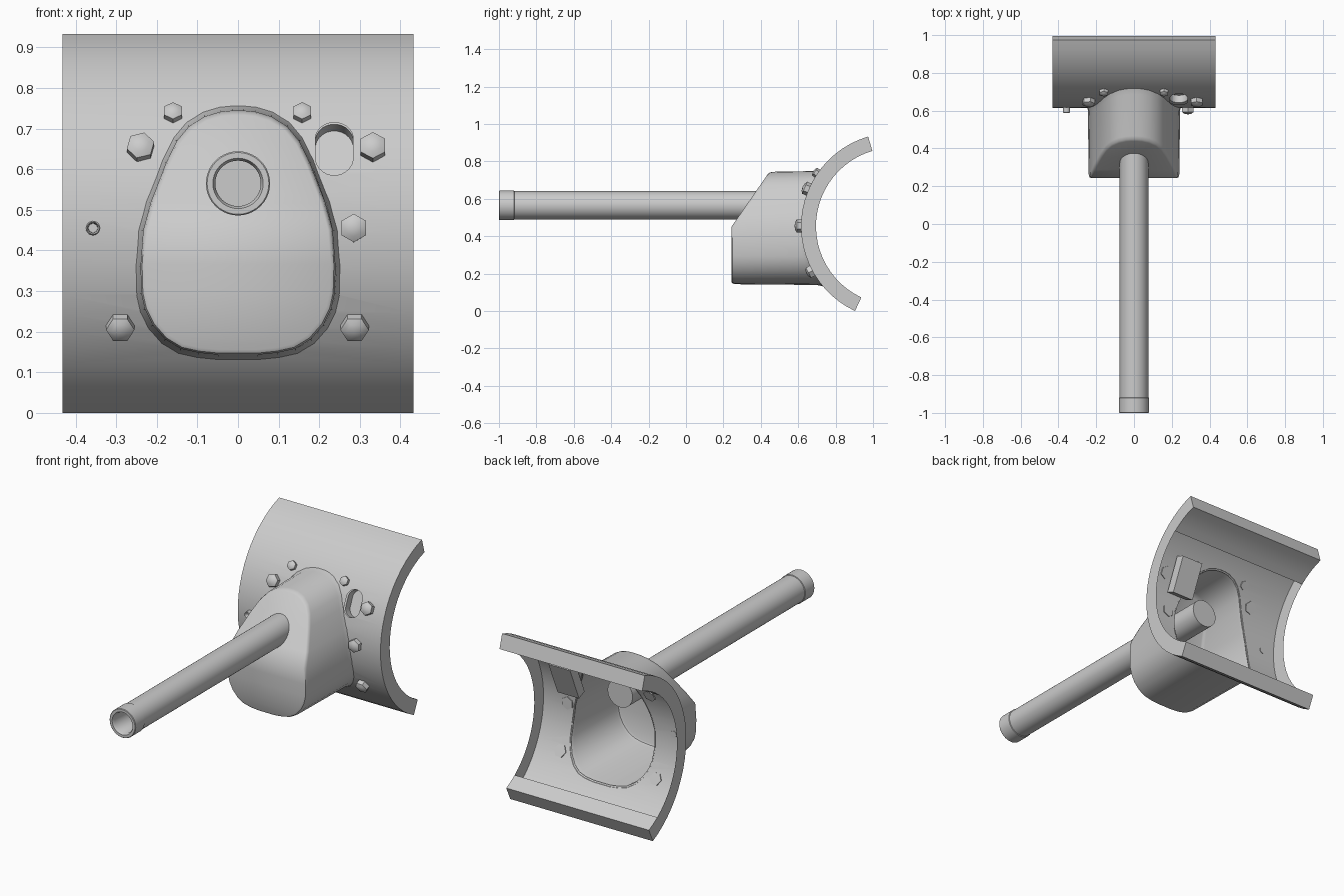
import bpy, bmesh, math
from mathutils import Matrix, Vector

if "Cube" in bpy.data.objects:
    bpy.data.objects.remove(bpy.data.objects["Cube"])

CY, CZ = 1.115, 0.453           # axis of the curved plate
R_OUT, R_IN = 0.5, 0.42
A0, A1 = math.radians(106.4), math.radians(245)
HALF_W = 0.432

steel = bpy.data.materials.new("grey steel")
steel.diffuse_color = (0.6, 0.6, 0.6, 1)
steel.use_nodes = True
steel.node_tree.nodes["Principled BSDF"].inputs["Base Color"].default_value = steel.diffuse_color


def smooth(ob, angle=35):
    bpy.ops.object.select_all(action='DESELECT')
    bpy.context.view_layer.objects.active = ob
    ob.select_set(True)
    bpy.ops.object.shade_smooth_by_angle(angle=math.radians(angle))


def finish(bm, name, angle=35):
    bmesh.ops.remove_doubles(bm, verts=bm.verts, dist=1e-5)
    bmesh.ops.recalc_face_normals(bm, faces=bm.faces)
    me = bpy.data.meshes.new(name)
    bm.to_mesh(me)
    bm.free()
    ob = bpy.data.objects.new(name, me)
    bpy.context.collection.objects.link(ob)
    me.materials.append(steel)
    smooth(ob, angle)
    return ob


def arc_y(z, r):
    return CY - math.sqrt(r * r - (z - CZ) ** 2)


def radial(x, z):
    """Frame on the plate: local z points outward, local y up the plate."""
    y = arc_y(z, R_OUT)
    n = Vector((0, y - CY, z - CZ)).normalized()
    right = Vector((1, 0, 0))
    m = Matrix((right, n.cross(right), n)).transposed().to_4x4()
    m.translation = (x, y, z)
    return m


def prism(name, outline, y0, y1, matrix=Matrix()):
    bm = bmesh.new()
    f = bm.faces.new([bm.verts.new((x, y0, z)) for x, z in outline])
    ext = bmesh.ops.extrude_face_region(bm, geom=[f])["geom"]
    bmesh.ops.translate(bm, vec=(0, y1 - y0, 0),
                        verts=[v for v in ext if isinstance(v, bmesh.types.BMVert)])
    bmesh.ops.transform(bm, matrix=matrix, verts=bm.verts)
    return finish(bm, name)


def cut(ob, cutter):
    mod = ob.modifiers.new("cut", 'BOOLEAN')
    mod.operation, mod.solver, mod.object = 'DIFFERENCE', 'EXACT', cutter
    bpy.context.view_layer.objects.active = ob
    bpy.ops.object.modifier_apply(modifier=mod.name)
    bpy.data.objects.remove(cutter)


def spin(name, profile, matrix, steps=40):
    """Revolve (radius, height) points about local z."""
    bm = bmesh.new()
    vs = [bm.verts.new((r, 0, h)) for r, h in profile]
    es = [bm.edges.new(p) for p in zip(vs, vs[1:])]
    bmesh.ops.spin(bm, geom=vs + es, cent=(0, 0, 0), axis=(0, 0, 1),
                   angle=math.tau, steps=steps, use_duplicate=False)
    bmesh.ops.transform(bm, matrix=matrix, verts=bm.verts)
    return finish(bm, name)


# Egg-shaped housing outline, right half from bottom to top
HALF = [(0.05, 0.135), (0.1, 0.14), (0.145, 0.15), (0.185, 0.174), (0.217, 0.21),
        (0.237, 0.25), (0.246, 0.29), (0.248, 0.36), (0.241, 0.45), (0.222, 0.52),
        (0.183, 0.62), (0.156, 0.675), (0.125, 0.712), (0.085, 0.737), (0.045, 0.749),
        (0.015, 0.752)]


def egg(d):
    """Outline shrunk inward by d, keeping the bend row at z = 0.45."""
    half = [(x * (1 - d / 0.25), 0.45 + (z - 0.45) * (1 - d / 0.31)) for x, z in HALF]
    return half + [(-x, z) for x, z in reversed(half)]


def front_y(z):
    return 0.243 + max(0, z - 0.45) * 0.69


# Curved plate: arc section swept across x
bm = bmesh.new()
N = 24
angles = [A0 + (A1 - A0) * i / N for i in range(N + 1)]
section = [(R_OUT, a) for a in angles] + [(R_IN, a) for a in reversed(angles)]
sides = [[bm.verts.new((x, CY + r * math.cos(a), CZ + r * math.sin(a))) for r, a in section]
         for x in (-HALF_W, HALF_W)]
M = len(section)
for i in range(M):
    j = (i + 1) % M
    bm.faces.new((sides[0][i], sides[0][j], sides[1][j], sides[1][i]))
for s in sides:
    for i in range(N):
        bm.faces.new((s[i], s[i + 1], s[M - 2 - i], s[M - 1 - i]))
plate = finish(bm, "curved_plate")

# Openings in the plate: housing mouth and oblong sight hole
sight = radial(0.237, 0.652)
oblong = []
for k in range(24):
    a = math.tau * (k + 0.5) / 24
    oblong.append((0.047 * math.cos(a),
                   math.copysign(0.024, math.sin(a)) + 0.047 * math.sin(a)))
sight_turn = sight @ Matrix.Rotation(-math.pi / 2, 4, 'X')
cut(plate, prism("mouth_cutter", egg(0.003), 0.4, 1.2))
cut(plate, prism("sight_cutter", oblong, -0.1, 0.2, sight_turn))

# Keep only the outer skin and the rim strips, leaving the back open
bm = bmesh.new()
bm.from_mesh(plate.data)


def polar(v):
    return math.hypot(v.co.y - CY, v.co.z - CZ), math.atan2(v.co.z - CZ, v.co.y - CY) % math.tau


def keep(f):
    pol = [polar(v) for v in f.verts]
    return (all(r > 0.496 for r, a in pol)
            or all(abs(a - A0) < 1e-3 for r, a in pol)
            or all(abs(a - A1) < 1e-3 for r, a in pol)
            or all(abs(abs(v.co.x) - HALF_W) < 1e-3 for v in f.verts))


bmesh.ops.delete(bm, geom=[f for f in bm.faces if not keep(f)], context='FACES')
bm.to_mesh(plate.data)
bm.free()
smooth(plate, 30)

# Housing shell: rings from the front face back to the plate, open behind
bm = bmesh.new()


def ring(d, depth):
    return [bm.verts.new((x, depth(z), z)) for x, z in egg(d)]


rings = [ring(0.02, lambda z: front_y(z)),
         ring(0.012, lambda z: front_y(z) + 0.005),
         ring(0.008, lambda z: front_y(z) + 0.02),
         ring(0.004, lambda z: arc_y(z, R_OUT + 0.02)),
         ring(-0.004, lambda z: arc_y(z, R_OUT - 0.002))]
K = len(rings[0])
for a, b in zip(rings, rings[1:]):
    for i in range(K):
        j = (i + 1) % K
        bm.faces.new((a[i], a[j], b[j], b[i]))
face = rings[0]
for i in range(K // 2 - 1):
    bm.faces.new((face[i], face[i + 1], face[K - 2 - i], face[K - 1 - i]))
finish(bm, "housing", 40)

# Barrel with muzzle collar and bore
along_y = Matrix.Translation((0, 0, 0.565)) @ Matrix.Rotation(-math.pi / 2, 4, 'X')
spin("barrel", [(0, -0.85), (0.056, -0.85), (0.056, -0.988), (0.062, -1), (0.076, -1),
                (0.079, -0.997), (0.079, -0.92), (0.0755, -0.918), (0.0755, 0.57), (0, 0.57)],
     along_y)

# Domed hex bolts: x, z, radius, twist in degrees
BOLTS = [(-0.16, 0.735, 0.025, 30), (0.158, 0.735, 0.025, 30), (-0.24, 0.65, 0.035, 15),
         (0.332, 0.65, 0.035, 30), (0.285, 0.455, 0.035, 30),
         (-0.29, 0.215, 0.035, 0), (0.287, 0.215, 0.035, 0)]
for x, z, r, twist in BOLTS:
    m = radial(x, z) @ Matrix.Rotation(math.radians(twist), 4, 'Z')
    spin("hex_bolt", [(0, -0.006), (r, -0.006), (r, r * 0.65), (r * 0.6, r * 0.9),
                      (0, r)], m, 6)

# Small tube port on the left
spin("port_tube", [(0, 0.004), (0.011, 0.004), (0.012, 0.022), (0.015, 0.027), (0.018, 0.024),
                   (0.018, -0.004), (0, -0.004)], radial(-0.357, 0.455), 20)

# Sight box behind the oblong hole, with a matching recess
bm = bmesh.new()
bmesh.ops.create_cube(bm, size=1)
bmesh.ops.scale(bm, vec=(0.13, 0.2, 0.052), verts=bm.verts)
bmesh.ops.translate(bm, vec=(0, 0, -0.042), verts=bm.verts)
bmesh.ops.transform(bm, matrix=sight, verts=bm.verts)
box = finish(bm, "sight_box")
cut(box, prism("recess_cutter", oblong, -0.1, 0.058, sight_turn))
smooth(box, 30)
